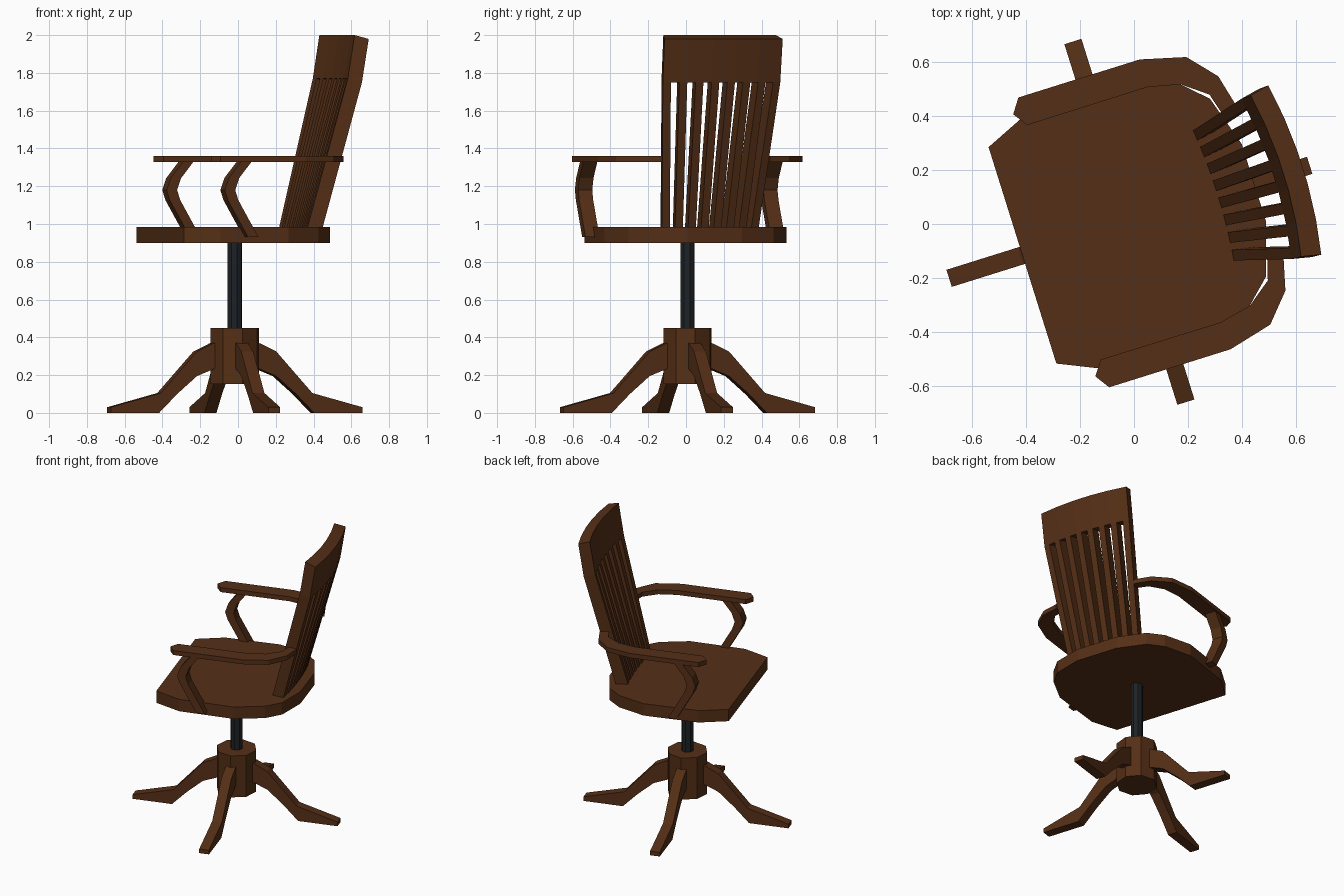
import bpy, bmesh, math
from mathutils import Matrix, Vector

if "Cube" in bpy.data.objects:
    bpy.data.objects.remove(bpy.data.objects["Cube"])

# Whole chair is turned about the post; local +X is the chair's back, +Y its left side
PLACE = Matrix.Translation((-0.017, 0.008, 0)) @ Matrix.Rotation(math.radians(17.4), 4, 'Z')


def material(name, colour):
    m = bpy.data.materials.new(name)
    m.diffuse_color = (*colour, 1)
    m.use_nodes = True
    m.node_tree.nodes["Principled BSDF"].inputs["Base Color"].default_value = m.diffuse_color
    return m


WOOD = material("dark_wood", (0.09, 0.028, 0.008))
METAL = material("black_metal", (0.013, 0.016, 0.018))


def loft(name, rings, mat=WOOD, turn=0.0):
    """Skin a list of equal-length point rings and cap both ends."""
    bm = bmesh.new()
    loops = [[bm.verts.new(p) for p in ring] for ring in rings]
    for a, b in zip(loops, loops[1:]):
        for i in range(len(a)):
            j = (i + 1) % len(a)
            bm.faces.new((a[i], a[j], b[j], b[i]))
    bm.faces.new(loops[0])
    bm.faces.new(loops[-1])
    bmesh.ops.recalc_face_normals(bm, faces=bm.faces)
    me = bpy.data.meshes.new(name)
    bm.to_mesh(me)
    bm.free()
    me.materials.append(mat)
    ob = bpy.data.objects.new(name, me)
    bpy.context.collection.objects.link(ob)
    ob.matrix_world = PLACE @ Matrix.Rotation(turn, 4, 'Z')
    return ob


def slab(name, outline, z0, z1, mat=WOOD):
    return loft(name, [[(x, y, z) for x, y in outline] for z in (z0, z1)], mat)


def circle(r, n):
    return [(r * math.cos(2 * math.pi * i / n), r * math.sin(2 * math.pi * i / n)) for i in range(n)]


# Hub and post
slab("base_hub", circle(0.134, 8), 0.153, 0.45)
slab("post", circle(0.04, 8), 0.43, 0.92, METAL)

# Four splayed legs
leg = [(0.09, 0.375), (0.13, 0.368), (0.22, 0.325), (0.42, 0.105), (0.698, 0.03),
       (0.698, 0), (0.43, 0), (0.33, 0.1), (0.22, 0.195), (0.12, 0.235), (0.09, 0.24)]
for k in range(4):
    loft(f"leg_{k + 1}", [[(r, y, z) for r, z in leg] for y in (-0.033, 0.033)], turn=k * math.pi / 2)

# Seat
half = [(-0.414, 0.419), (-0.235, 0.498), (0.14, 0.504), (0.33, 0.43), (0.42, 0.345), (0.482, 0.15)]
slab("seat", half + [(x, -y) for x, y in reversed(half)], 0.90, 0.985)

# Armrests and their curved supports
arm = [(-0.254, 0.561), (0.216, 0.561), (0.383, 0.518), (0.474, 0.415), (0.503, 0.30),
       (0.45, 0.265), (0.423, 0.36), (0.333, 0.428), (0.212, 0.455), (-0.253, 0.454), (-0.291, 0.507)]
path = [(-0.07, 0.93), (-0.122, 1.02), (-0.183, 1.127), (-0.2, 1.18), (-0.178, 1.243), (-0.105, 1.335)]
for side, s in (("left", 1), ("right", -1)):
    slab(f"{side}_armrest", [(x, s * y) for x, y in arm], 1.328, 1.36)
    loft(f"{side}_arm_support", [[(x + dx, s * y, z) for dx, y in
         ((-0.029, 0.475), (0.029, 0.475), (0.029, 0.553), (-0.029, 0.553))] for x, z in path])

# Backrest levels: height, front x, half width, bow
LOW, MID, TOP = (0.96, 0.319, 0.25, 0.015), (1.77, 0.53, 0.31, 0.03), (2.0, 0.567, 0.312, 0.03)


def back_point(level, v, d):
    z, x, w, bow = level
    s = v / w
    a = math.radians(12) * s
    return (x + bow * (1 - s * s) + d * math.cos(a), v + d * math.sin(a), z - 0.27 * d)


# Back slats, fanning out towards the top
N, HW, DEPTH = 8, 0.02, 0.075
for i in range(N):
    f = 2 * i / (N - 1) - 1
    rings = []
    for level in (LOW, MID):
        c = f * (level[2] - HW)
        rings.append([back_point(level, c + dv, d) for dv, d in
                      ((-HW, 0), (HW, 0), (HW, DEPTH), (-HW, DEPTH))])
    loft(f"back_slat_{i + 1}", rings)

# Bowed top rail
loft("top_rail", [[back_point(lv, s * lv[2], d) for lv, d in
     ((MID, 0), (TOP, 0), (TOP, DEPTH), (MID, DEPTH))] for s in (-1, -0.6, -0.2, 0.2, 0.6, 1)])
